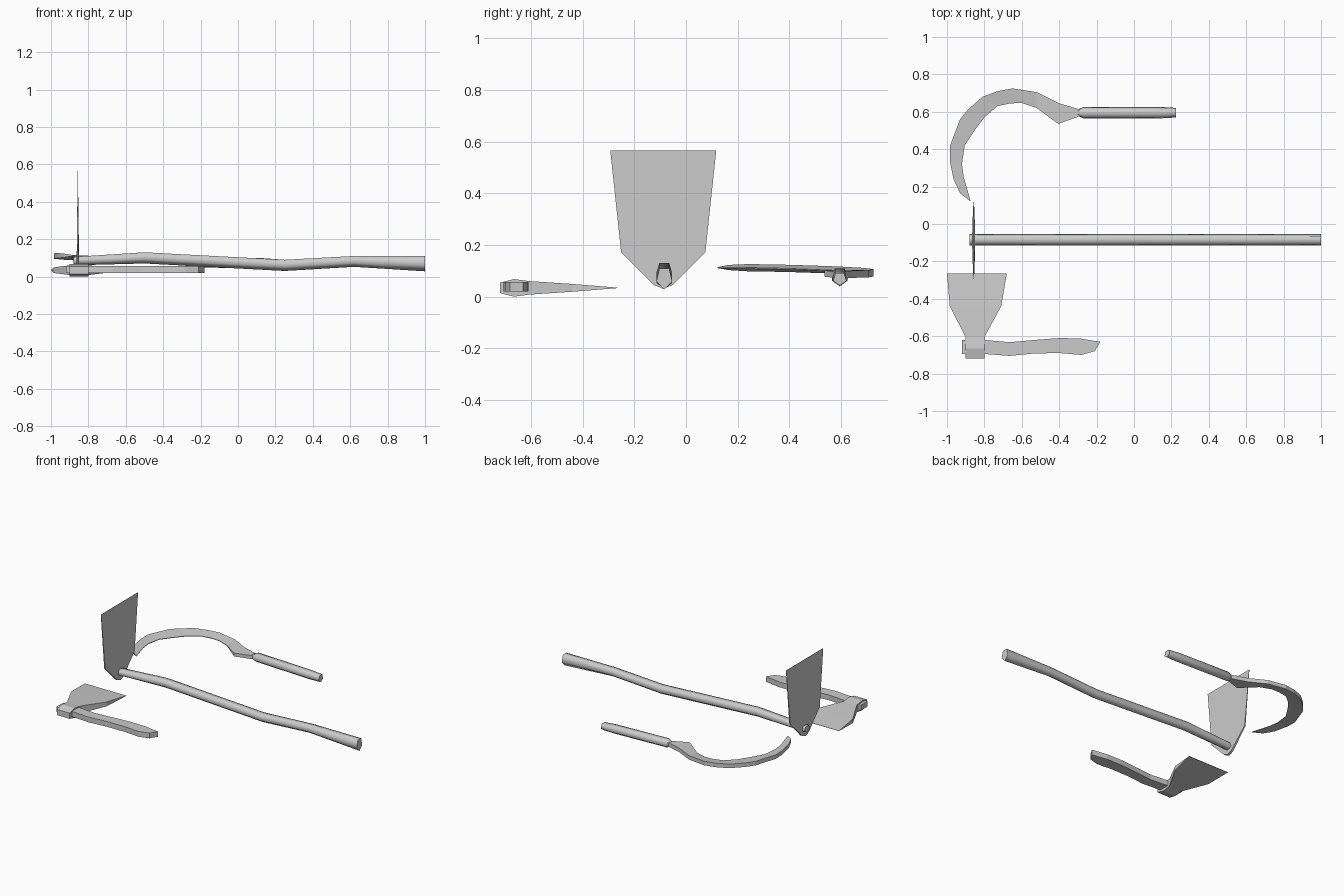
import bpy, bmesh, math

if "Cube" in bpy.data.objects:
    bpy.data.objects.remove(bpy.data.objects["Cube"])


def loft(name, rings, smooth=False):
    """Skin equal-sized rings of points and cap both ends."""
    bm = bmesh.new()
    rows = [[bm.verts.new(p) for p in ring] for ring in rings]
    n = len(rows[0])
    for a, b in zip(rows, rows[1:]):
        for i in range(n):
            j = (i + 1) % n
            bm.faces.new((a[i], a[j], b[j], b[i])).smooth = smooth
    bm.faces.new(rows[0])
    bm.faces.new(rows[-1])
    bmesh.ops.recalc_face_normals(bm, faces=bm.faces)
    mesh = bpy.data.meshes.new(name)
    bm.to_mesh(mesh)
    bm.free()
    obj = bpy.data.objects.new(name, mesh)
    bpy.context.collection.objects.link(obj)
    return obj


def pentagon(x, y, z, ry, rz):
    """Five-sided section across x, point down."""
    angles = [math.radians(-90 + 72 * k) for k in range(5)]
    return [(x, y + ry * math.cos(a), z + rz * math.sin(a)) for a in angles]


def box_section(x0, x1, y0, y1, z0, z1):
    """Rectangle from (x0, y0) to (x1, y1), extruded in z."""
    return [(x0, y0, z0), (x1, y1, z0), (x1, y1, z1), (x0, y0, z1)]


# Hoe: wavy pole (x, z centre, vertical radius)
pole = [(-0.88, 0.085, 0.025), (-0.5, 0.103, 0.033), (0.25, 0.063, 0.033),
        (0.62, 0.084, 0.032), (1.0, 0.073, 0.045)]
loft("hoe_handle", [pentagon(x, -0.084, z, 0.032, r) for x, z, r in pole], True)

# Hoe: upright blade, thick at the base and thin at the edge (half width, z, half thickness)
half = [(0.205, 0.565, 0.001), (0.163, 0.172, 0.004), (0.036, 0.045, 0.008)]
outline = half + [(0, 0.03, 0.008)] + [(-w, z, t) for w, z, t in reversed(half)]
loft("hoe_blade", [[(-0.857 + s * t, -0.088 + w, z) for w, z, t in outline] for s in (-1, 1)])


# Sickle: whole tool lies on a slightly tilted plane
def sickle_z(x, y):
    return 0.093 - 0.029 * (x + 0.65) - 0.0225 * (y - 0.68)


grip = [(-0.30, 0.018), (-0.27, 0.032), (0.14, 0.032), (0.225, 0.027)]
loft("sickle_handle", [pentagon(x, 0.595, sickle_z(x, 0.595), r, r) for x, r in grip], True)

outer = [(-0.28, 0.61), (-0.40, 0.645), (-0.52, 0.705), (-0.65, 0.725), (-0.73, 0.71),
         (-0.81, 0.68), (-0.89, 0.61), (-0.93, 0.56), (-0.985, 0.415), (-0.985, 0.34),
         (-0.965, 0.24), (-0.93, 0.165), (-0.876, 0.122)]
inner = [(-0.28, 0.58), (-0.405, 0.535), (-0.52, 0.62), (-0.60, 0.647), (-0.66, 0.645),
         (-0.73, 0.63), (-0.80, 0.57), (-0.845, 0.51), (-0.905, 0.42), (-0.92, 0.32),
         (-0.91, 0.25), (-0.89, 0.18), (-0.874, 0.124)]
rings = []
for k, ((ox, oy), (ix, iy)) in enumerate(zip(outer, inner)):
    t = 0.002 if k == 12 else 0.010 if k == 11 else 0.014
    e = 0.012 if k < 2 else 0.002
    zo, zi = sickle_z(ox, oy), sickle_z(ix, iy)
    rings.append([(ox, oy, zo - t), (ix, iy, zi - e), (ix, iy, zi + e), (ox, oy, zo + t)])
loft("sickle_blade", rings)

# Axe: wedge head (y, left x, right x, half thickness)
head = [(-0.72, -0.90, -0.80, 0.02), (-0.665, -0.90, -0.80, 0.034), (-0.605, -0.90, -0.80, 0.026),
        (-0.44, -0.985, -0.71, 0.015), (-0.265, -1.0, -0.68, 0.001)]
loft("axe_head", [box_section(a, b, y, y, 0.034 - t, 0.034 + t) for y, a, b, t in head])

# Axe: curved rectangular haft (inner x, y and outer x, y)
haft = [(-0.92, -0.695, -0.92, -0.62), (-0.80, -0.695, -0.80, -0.62), (-0.665, -0.705, -0.665, -0.632),
        (-0.53, -0.692, -0.53, -0.62), (-0.40, -0.69, -0.40, -0.61), (-0.28, -0.70, -0.29, -0.612),
        (-0.21, -0.68, -0.18, -0.63)]
loft("axe_handle", [box_section(a, c, b, d, 0.02, 0.057) for a, b, c, d in haft])
